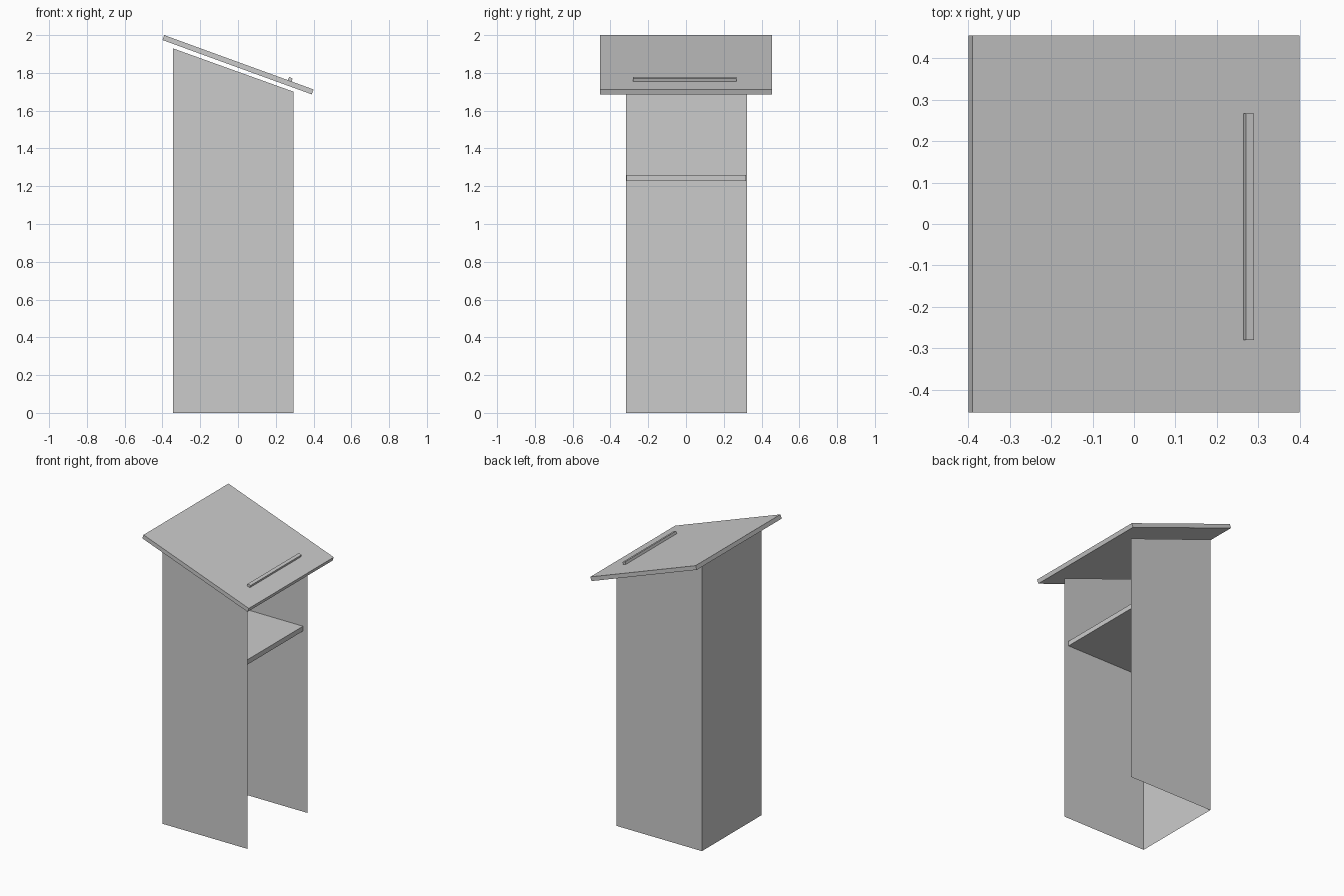
import bpy
from math import radians
from mathutils import Matrix

if "Cube" in bpy.data.objects:
    bpy.data.objects.remove(bpy.data.objects["Cube"])

TILT = Matrix.Translation((0, 0, 1.843)) @ Matrix.Rotation(radians(20), 4, 'Y')


def make(name, verts, faces, matrix=Matrix()):
    mesh = bpy.data.meshes.new(name)
    mesh.from_pydata([matrix @ Matrix.Translation(v).translation for v in verts], [], faces)
    mesh.update()
    obj = bpy.data.objects.new(name, mesh)
    bpy.context.collection.objects.link(obj)
    return obj


def box(name, x, y, z, matrix=Matrix()):
    verts = [(a, b, c) for a in x for b in y for c in z]
    faces = [(0, 1, 3, 2), (4, 6, 7, 5), (0, 4, 5, 1),
             (2, 3, 7, 6), (0, 2, 6, 4), (1, 5, 7, 3)]
    return make(name, verts, faces, matrix)


# Thin sheet body: two sloped sides and a back, open towards +x
X0, X1, Y0, Y1 = -0.345, 0.295, -0.318, 0.322
profile = [(X0, 0), (X1, 0), (X1, 1.70), (X0, 1.93)]
make("left_side_panel", [(x, Y0, z) for x, z in profile], [(0, 1, 2, 3)])
make("right_side_panel", [(x, Y1, z) for x, z in profile], [(3, 2, 1, 0)])
make("back_panel", [(X0, Y0, 0), (X0, Y0, 1.93), (X0, Y1, 1.93), (X0, Y1, 0)],
     [(0, 1, 2, 3)])

# Inner shelf
box("shelf", (X0 + 0.004, 0.265), (Y0 + 0.004, Y1 - 0.004), (1.227, 1.26))

# Tilted reading top with a small paper stop
box("reading_top", (-0.4205, 0.4205), (-0.455, 0.455), (-0.0138, 0.0138), TILT)
box("paper_stop", (0.276, 0.297), (-0.28, 0.267), (0.0115, 0.031), TILT)
